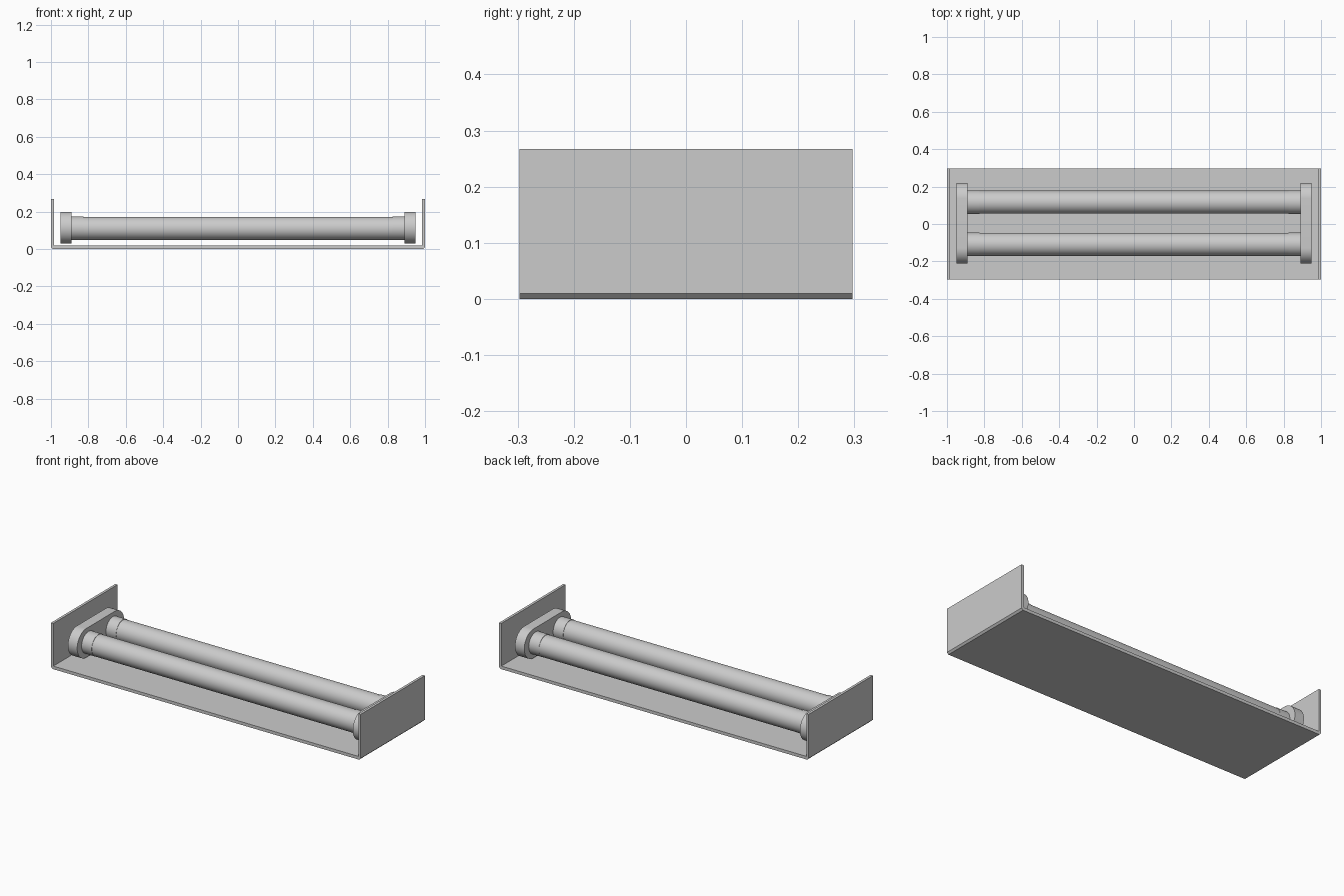
import bpy, bmesh, math
from mathutils import Vector

if "Cube" in bpy.data.objects:
    bpy.data.objects.remove(bpy.data.objects["Cube"])


def prism(name, outline, to_start, sweep, smooth=False):
    """Extrude a closed 2D outline along the sweep vector."""
    bm = bmesh.new()
    face = bm.faces.new([bm.verts.new(to_start(a, b)) for a, b in outline])
    new = bmesh.ops.extrude_face_region(bm, geom=[face], use_keep_orig=True)["geom"]
    verts = [v for v in new if isinstance(v, bmesh.types.BMVert)]
    bmesh.ops.translate(bm, verts=verts, vec=Vector(sweep))
    bmesh.ops.recalc_face_normals(bm, faces=bm.faces)
    mesh = bpy.data.meshes.new(name)
    bm.to_mesh(mesh)
    bm.free()
    obj = bpy.data.objects.new(name, mesh)
    bpy.context.collection.objects.link(obj)
    if smooth:
        bpy.ops.object.select_all(action='DESELECT')
        obj.select_set(True)
        bpy.context.view_layer.objects.active = obj
        bpy.ops.object.shade_smooth_by_angle(angle=math.radians(30))
    return obj


def arc(cy, cz, r, start, end, n):
    return [(cy + r * math.cos(start + (end - start) * i / n),
             cz + r * math.sin(start + (end - start) * i / n)) for i in range(n + 1)]


def along_x(name, outline, x0, x1):
    return prism(name, outline, lambda y, z: (x0, y, z), (x1 - x0, 0, 0), True)


# Folded sheet tray: floor with two upright ends and bevelled bends
half = [(0.99, 0.0), (1.0, 0.01), (1.0, 0.267), (0.985, 0.267), (0.985, 0.018)]
tray = half + [(-x, z) for x, z in reversed(half)]
prism("tray", tray, lambda x, z: (x, -0.297, z), (0, 0.594, 0))

# Twin tubes, with slightly wider collars at both ends
MID_Y, MID_Z = 0.004, 0.112
for row, side in (("front", -1), ("back", 1)):
    y = MID_Y + side * 0.1125
    tube = arc(y, MID_Z - 0.002, 0.0615, 0, math.tau, 64)[:-1]
    collar = arc(y, MID_Z - 0.001, 0.063, 0, math.tau, 64)[:-1]
    along_x(row + "_tube", tube, -0.83, 0.83)
    for end, s in (("left", -1), ("right", 1)):
        along_x(f"{row}_{end}_collar", collar, s * 0.89, s * 0.825)

# Rounded end holders joining the two tubes
R, SPREAD, Q = 0.0845, 0.132, math.pi / 2
stadium = (arc(MID_Y + SPREAD, MID_Z + 0.002, R, -Q, Q, 32)
           + arc(MID_Y - SPREAD, MID_Z + 0.002, R, Q, 3 * Q, 32))
for end, s in (("left", -1), ("right", 1)):
    along_x(end + "_holder", stadium, s * 0.95, s * 0.89)
